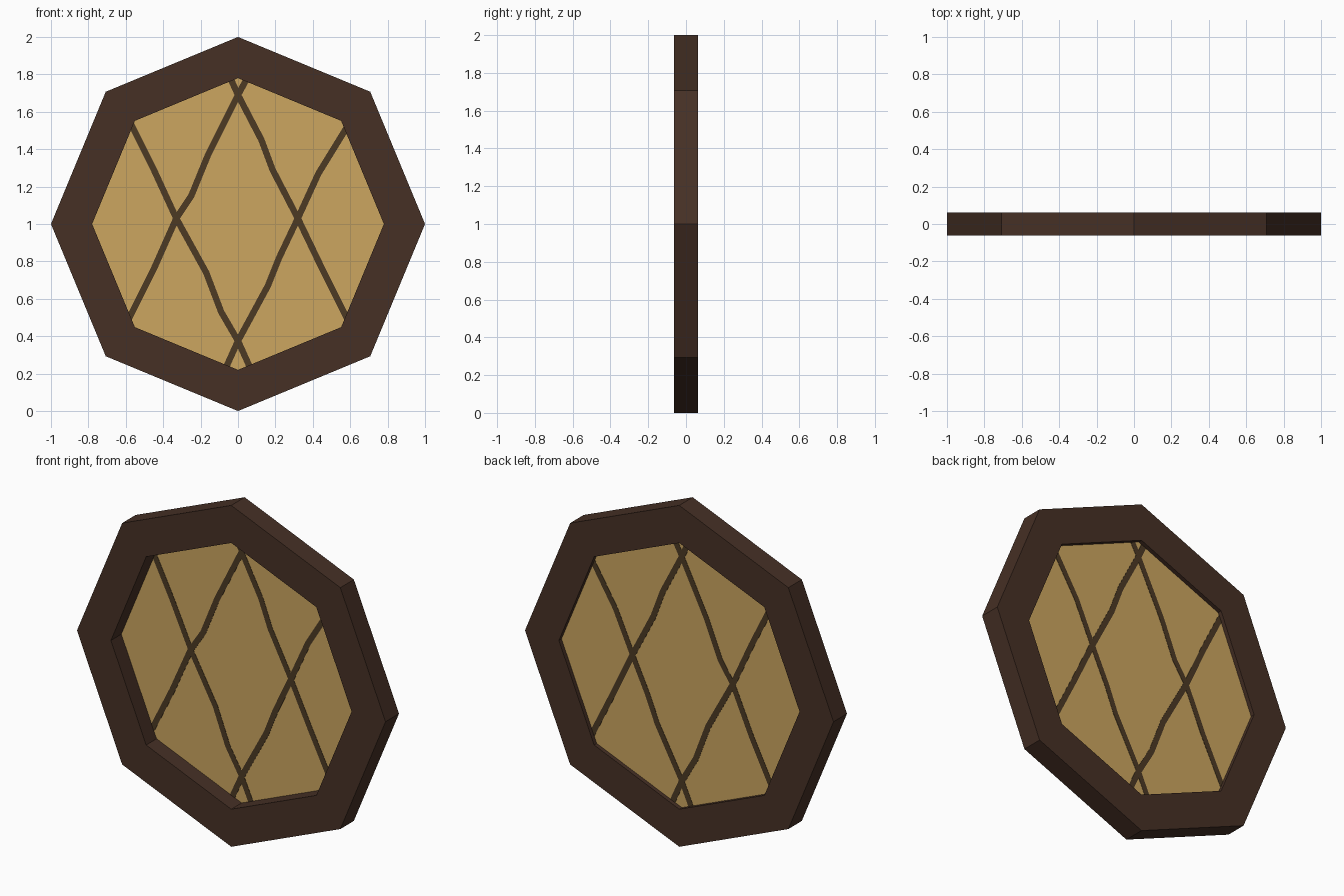
import bpy, bmesh, math
from mathutils import Vector

if "Cube" in bpy.data.objects:
    bpy.data.objects.remove(bpy.data.objects["Cube"])

R_OUT, R_IN, DEPTH, PANE_Y = 1.0, 0.78, 0.125, 0.036


def srgb(r, g, b):
    lin = lambda c: c / 12.92 if c <= 0.04045 else ((c + 0.055) / 1.055) ** 2.4
    return (lin(r / 255), lin(g / 255), lin(b / 255), 1)


def material(name, colour):
    m = bpy.data.materials.new(name)
    m.diffuse_color = colour
    m.use_nodes = True
    m.node_tree.nodes["Principled BSDF"].inputs["Base Color"].default_value = m.diffuse_color
    return m


wood = material("dark wood", srgb(70, 48, 37))
amber = material("amber glass", srgb(204, 166, 96))
lead = material("lead strip", srgb(76, 58, 36))


def finish(name, bm, mat):
    bmesh.ops.recalc_face_normals(bm, faces=bm.faces[:])
    me = bpy.data.meshes.new(name)
    bm.to_mesh(me)
    bm.free()
    me.materials.append(mat)
    ob = bpy.data.objects.new(name, me)
    bpy.context.collection.objects.link(ob)
    return ob


def octagon(bm, r, y):
    return [bm.verts.new((r * math.cos(i * math.pi / 4), y, 1 + r * math.sin(i * math.pi / 4)))
            for i in range(8)]


def bridge(bm, a, b):
    for i in range(len(a)):
        j = (i + 1) % len(a)
        bm.faces.new((a[i], a[j], b[j], b[i]))


# Octagonal frame: a rectangular section swept round eight corners
bm = bmesh.new()
h = DEPTH / 2
rings = [octagon(bm, r, y) for r, y in ((R_OUT, -h), (R_OUT, h), (R_IN, h), (R_IN, -h))]
for k in range(4):
    bridge(bm, rings[k], rings[(k + 1) % 4])
finish("frame", bm, wood)

# Thin glass pane, set towards the back of the frame
bm = bmesh.new()
front, back = octagon(bm, R_IN + 0.01, PANE_Y - 0.002), octagon(bm, R_IN + 0.01, PANE_Y + 0.002)
bridge(bm, front, back)
bm.faces.new(front)
bm.faces.new(back)
finish("glass_pane", bm, amber)


# Lead strips: slightly crooked ribbons showing on both sides of the pane
def strip(name, path, width=0.034, t=0.0035):
    pts = [Vector((x, 0, z)) for x, z in path]
    bm = bmesh.new()
    rows = []
    for i, p in enumerate(pts):
        d = (pts[min(i + 1, len(pts) - 1)] - pts[max(i - 1, 0)]).normalized()
        side = Vector((-d.z, 0, d.x)) * width / 2
        rows.append([bm.verts.new(p + s * side + Vector((0, PANE_Y + y, 0)))
                     for s, y in ((-1, -t), (1, -t), (1, t), (-1, t))])
    for a, b in zip(rows, rows[1:]):
        bridge(bm, a, b)
    bm.faces.new(rows[0])
    bm.faces.new(rows[-1])
    finish(name, bm, lead)


strip("lead_strip_upper_left", [(0.06, 1.80), (0, 1.69), (-0.16, 1.37), (-0.25, 1.15),
                                (-0.33, 1.03), (-0.45, 0.76), (-0.59, 0.48)])
strip("lead_strip_upper_right", [(-0.05, 1.80), (0, 1.69), (0.125, 1.45), (0.185, 1.29),
                                 (0.32, 1.03), (0.45, 0.76), (0.59, 0.48)])
strip("lead_strip_lower_left", [(-0.58, 1.55), (-0.45, 1.29), (-0.33, 1.03), (-0.17, 0.74),
                                (-0.09, 0.53), (0, 0.375), (0.07, 0.22)])
strip("lead_strip_lower_right", [(0.59, 1.53), (0.43, 1.27), (0.32, 1.03), (0.22, 0.82),
                                 (0.16, 0.67), (0, 0.375), (-0.07, 0.22)])
